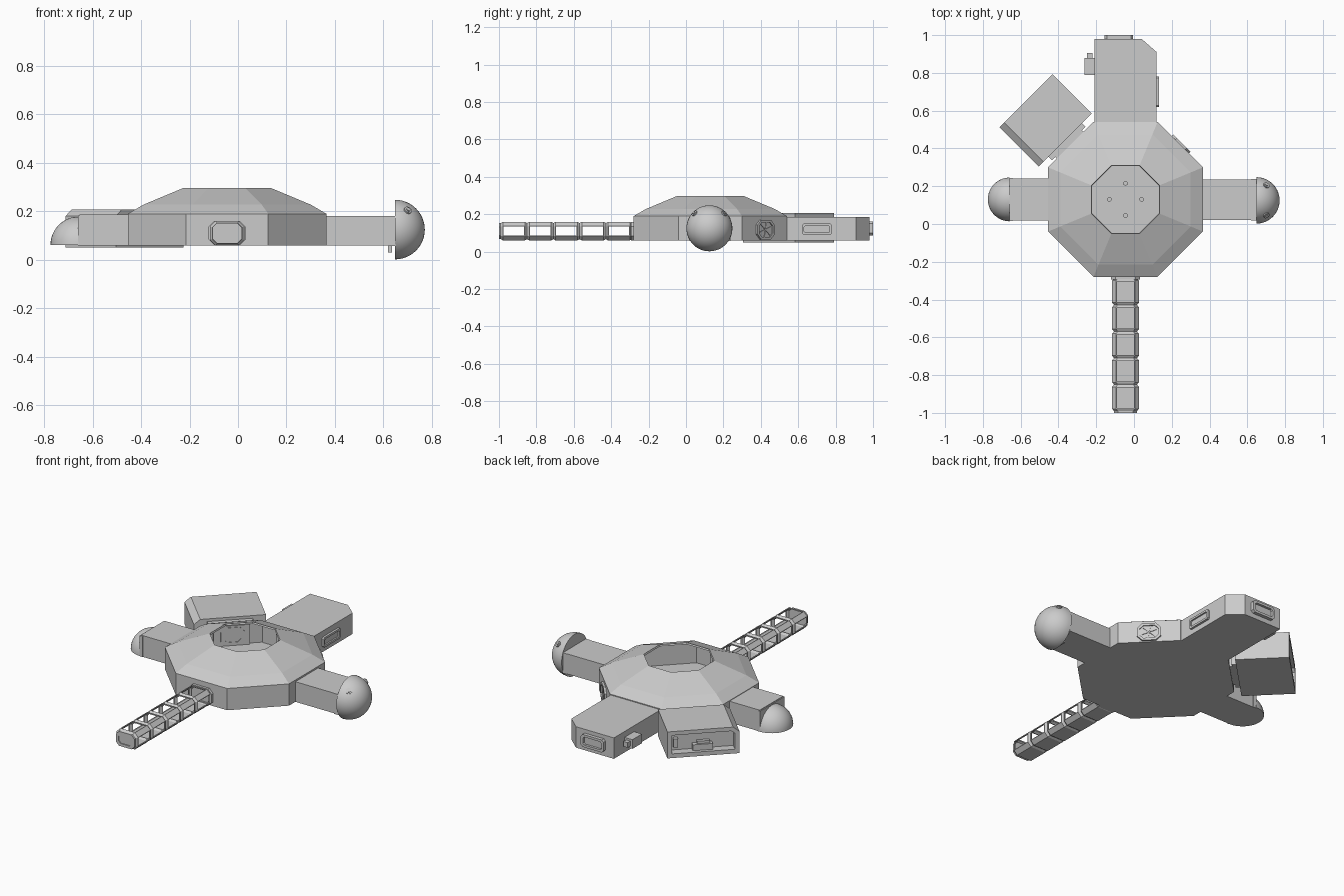
import bpy, bmesh, math
from mathutils import Matrix, Vector

if "Cube" in bpy.data.objects:
    bpy.data.objects.remove(bpy.data.objects["Cube"])

CX, CY = -0.045, 0.13          # centre of the octagonal hub
AP = 0.41                      # hub apothem


def finish(name, bm, mat=None, smooth=False, recalc=True):
    if recalc:
        bmesh.ops.recalc_face_normals(bm, faces=bm.faces)
    me = bpy.data.meshes.new(name)
    bm.to_mesh(me)
    bm.free()
    ob = bpy.data.objects.new(name, me)
    bpy.context.collection.objects.link(ob)
    if mat:
        me.transform(mat)
    if smooth:
        bpy.context.view_layer.objects.active = ob
        ob.select_set(True)
        bpy.ops.object.shade_smooth_by_angle(angle=math.radians(35))
        ob.select_set(False)
    return ob


def place(x, y, z, deg):
    return Matrix.Translation((x, y, z)) @ Matrix.Rotation(math.radians(deg), 4, 'Z')


def prism(name, pts, lo, hi, axis='z', mat=None):
    """Extrude an outline: (x, y) along z, or (x, z) along y."""
    bm = bmesh.new()
    P = (lambda a, b, t: (a, b, t)) if axis == 'z' else (lambda a, b, t: (a, t, b))
    rows = [[bm.verts.new(P(a, b, t)) for a, b in pts] for t in (lo, hi)]
    n = len(pts)
    for r in rows:
        bm.faces.new(r)
    for i in range(n):
        j = (i + 1) % n
        bm.faces.new((rows[0][i], rows[0][j], rows[1][j], rows[1][i]))
    return finish(name, bm, mat)


def box(name, x0, x1, y0, y1, z0, z1, mat=None):
    return prism(name, [(x0, y0), (x1, y0), (x1, y1), (x0, y1)], z0, z1, 'z', mat)


def oct_rect(w, h, c):
    """Rectangle with cut corners, centred on the origin."""
    a, b = w / 2, h / 2
    return [(a, -b + c), (a, b - c), (a - c, b), (-a + c, b),
            (-a, b - c), (-a, -b + c), (-a + c, -b), (a - c, -b)]


def frame(name, w, h, c, border, depth, mat, panel=0.3):
    """Cut-corner frame facing local +y with a recessed panel."""
    bm = bmesh.new()
    outer = oct_rect(w, h, c)
    inner = oct_rect(w - 2 * border, h - 2 * border, c * 0.7)
    L = [[bm.verts.new((a, t, b)) for a, b in o]
         for o, t in ((outer, 0), (outer, depth), (inner, depth), (inner, 0))]
    for k in range(4):
        A, B = L[k], L[(k + 1) % 4]
        for i in range(8):
            j = (i + 1) % 8
            bm.faces.new((A[i], A[j], B[j], B[i]))
    finish(name, bm, mat)
    if panel:
        prism(name + "_panel", inner, 0, depth * panel, 'y', mat)


def cut_sphere(name, c, r, planes):
    """Sphere trimmed by planes, keeping the side each normal points to."""
    bm = bmesh.new()
    bmesh.ops.create_uvsphere(bm, u_segments=40, v_segments=24, radius=r)
    for no in planes:
        res = bmesh.ops.bisect_plane(bm, geom=bm.verts[:] + bm.edges[:] + bm.faces[:], dist=1e-5,
                                     plane_co=(0, 0, 0), plane_no=no, clear_inner=True)
        edges = [e for e in bm.edges if e.is_boundary]
        bmesh.ops.holes_fill(bm, edges=edges, sides=0)
    return finish(name, bm, Matrix.Translation(c), smooth=True)


def rod(name, p, d, r, length):
    bm = bmesh.new()
    bmesh.ops.create_cone(bm, cap_ends=True, segments=16, radius1=r, radius2=r, depth=length)
    q = Vector(d).to_track_quat('Z', 'Y').to_matrix().to_4x4()
    return finish(name, bm, Matrix.Translation(p) @ q, smooth=True)


# --- Octagonal hub: open-topped shell with two roof slopes
bm = bmesh.new()
rings = []
for ap, z in ((AP, 0.06), (AP, 0.19), (0.345, 0.228), (0.18, 0.297)):
    R = ap / math.cos(math.pi / 8)
    rings.append([bm.verts.new((CX + R * math.cos(a), CY + R * math.sin(a), z))
                  for a in [math.pi / 8 + k * math.pi / 4 for k in range(8)]])
bm.faces.new(rings[0][::-1])
for A, B in zip(rings, rings[1:]):
    for i in range(8):
        j = (i + 1) % 8
        bm.faces.new((A[i], A[j], B[j], B[i]))
hub = finish("hub_shell", bm, recalc=False)
s = hub.modifiers.new("thickness", 'SOLIDIFY')
s.thickness, s.offset = 0.01, -1

# floor studs under the roof opening
for k in range(4):
    a = k * math.pi / 2
    rod("floor_stud", (CX + 0.085 * math.cos(a), CY + 0.085 * math.sin(a), 0.075), (0, 0, 1), 0.012, 0.02)


def wall(deg, off):
    """Point on the hub wall whose outward normal is +y turned by deg."""
    a = math.radians(deg + 90)
    return CX + (AP + off) * math.cos(a), CY + (AP + off) * math.sin(a)


# inner doorways and the outer hatch
for deg in (0, 45, 90, 180, 270):
    frame("inner_doorway", 0.13, 0.105, 0.025, 0.018, 0.015, place(*wall(deg, -0.01), 0.122, deg + 180))
frame("side_hatch", 0.13, 0.105, 0.028, 0.014, 0.012, place(*wall(-45, 0), 0.118, -45), 0.4)
for k in range(3):
    prism("hatch_rib", [(-0.045, -0.002), (0.045, -0.002), (0.045, 0.002), (-0.045, 0.002)], 0.002, 0.008, 'y',
          place(*wall(-45, 0), 0.118, -45) @ Matrix.Rotation(math.radians(20 + 60 * k), 4, 'Y'))
frame("front_doorway", 0.155, 0.10, 0.025, 0.014, 0.015, place(CX, -0.28, 0.11, 180))

# --- Front walkway: five open tube segments
for k in range(5):
    y1 = -0.288 - k * 0.1405
    y0 = y1 - 0.1405
    bm = bmesh.new()
    rows = []
    for y, f in ((y0, 0.86), (y0 + 0.012, 1), (y1 - 0.012, 1), (y1, 0.86)):
        rows.append([bm.verts.new((CX + a * f, y, 0.11 + b * f)) for a, b in oct_rect(0.142, 0.1, 0.022)])
    openings = []
    for r, (A, B) in enumerate(zip(rows, rows[1:])):
        for i in range(8):
            j = (i + 1) % 8
            f = bm.faces.new((A[i], A[j], B[j], B[i]))
            if r == 1 and i in (0, 2, 4):
                openings.append(f)
    bmesh.ops.recalc_face_normals(bm, faces=bm.faces)
    bmesh.ops.inset_individual(bm, faces=openings, thickness=0.005)
    bmesh.ops.delete(bm, geom=openings, context='FACES')
    seg = finish("walkway_segment", bm, recalc=False)
    s = seg.modifiers.new("thickness", 'SOLIDIFY')
    s.thickness, s.offset = 0.007, -1
frame("walkway_end", 0.122, 0.086, 0.02, 0.016, 0.012, place(CX, -0.988, 0.11, 180), 0.5)

# --- Right arm with observation dome
box("right_arm", 0.36, 0.62, 0.02, 0.235, 0.06, 0.18)
box("right_arm_collar", 0.62, 0.65, 0.018, 0.237, 0.058, 0.18)
box("dome_bracket", 0.62, 0.635, 0.09, 0.16, 0.03, 0.06)
dome_c = Vector((0.648, 0.125, 0.125))
cut_sphere("dome", dome_c, 0.123, [(1, 0, 0)])
for side in (-1, 1):
    d = Vector((0.05, 0.075 * side, 0.075)).normalized()
    rod("dome_port", dome_c + d * 0.118, d, 0.017, 0.02)
    rod("dome_port_core", dome_c + d * 0.12, d, 0.009, 0.024)

# --- Left arm with rounded end
box("left_arm", -0.655, -0.45, 0.018, 0.24, 0.06, 0.187)
box("left_arm_band", -0.66, -0.64, 0.015, 0.243, 0.06, 0.183)
cut_sphere("left_arm_end", (-0.658, 0.13, 0.062), 0.116, [(-1, 0, 0), (0, 0, 1)])

# --- Rear arm with one cut corner
prism("rear_arm", [(-0.21, 0.53), (0.12, 0.53), (0.12, 0.91), (0.04, 0.98), (-0.21, 0.98)], 0.06, 0.185)
frame("rear_hatch", 0.15, 0.075, 0.012, 0.014, 0.02, place(-0.08, 0.98, 0.125, 0))
frame("rear_side_window", 0.16, 0.06, 0.008, 0.012, 0.013, place(0.12, 0.70, 0.12, -90))
box("rear_side_unit", -0.262, -0.205, 0.79, 0.88, 0.095, 0.15)
box("rear_side_unit_tip", -0.248, -0.22, 0.88, 0.905, 0.108, 0.138)

# --- Angled bay on the rear left, with a recessed outer face
M = place(-0.468, 0.548, 0, 45)
w, d = 0.198, 0.147
outline = [(-w, 0.05), (w, 0.05), (w, 0.208), (-w + 0.035, 0.208), (-w, 0.18)]
inner = [(-w + 0.025, 0.075), (w - 0.025, 0.075), (w - 0.025, 0.185), (-w + 0.045, 0.185), (-w + 0.025, 0.17)]
bm = bmesh.new()
L = [[bm.verts.new((a, t, b)) for a, b in o]
     for o, t in ((outline, -d), (outline, d), (inner, d), (inner, d - 0.05))]
for A, B in zip(L, L[1:]):
    for i in range(5):
        j = (i + 1) % 5
        bm.faces.new((A[i], A[j], B[j], B[i]))
bm.faces.new(L[0])
bm.faces.new(L[3])
finish("angled_bay", bm, M)
box("bay_console", -0.055, 0.055, d - 0.055, d - 0.02, 0.074, 0.11, M)
box("bay_console_top", -0.04, 0.03, d - 0.055, d - 0.03, 0.11, 0.125, M)
box("bay_locker", 0.135, 0.16, d - 0.055, d - 0.025, 0.10, 0.15, M)
# stepped neck joining bay and hub
box("bay_neck", -0.125, 0.125, -d - 0.025, -d + 0.005, 0.062, 0.192, M)
box("bay_neck_inner", -0.10, 0.10, -d - 0.06, -d - 0.02, 0.065, 0.185, M)
